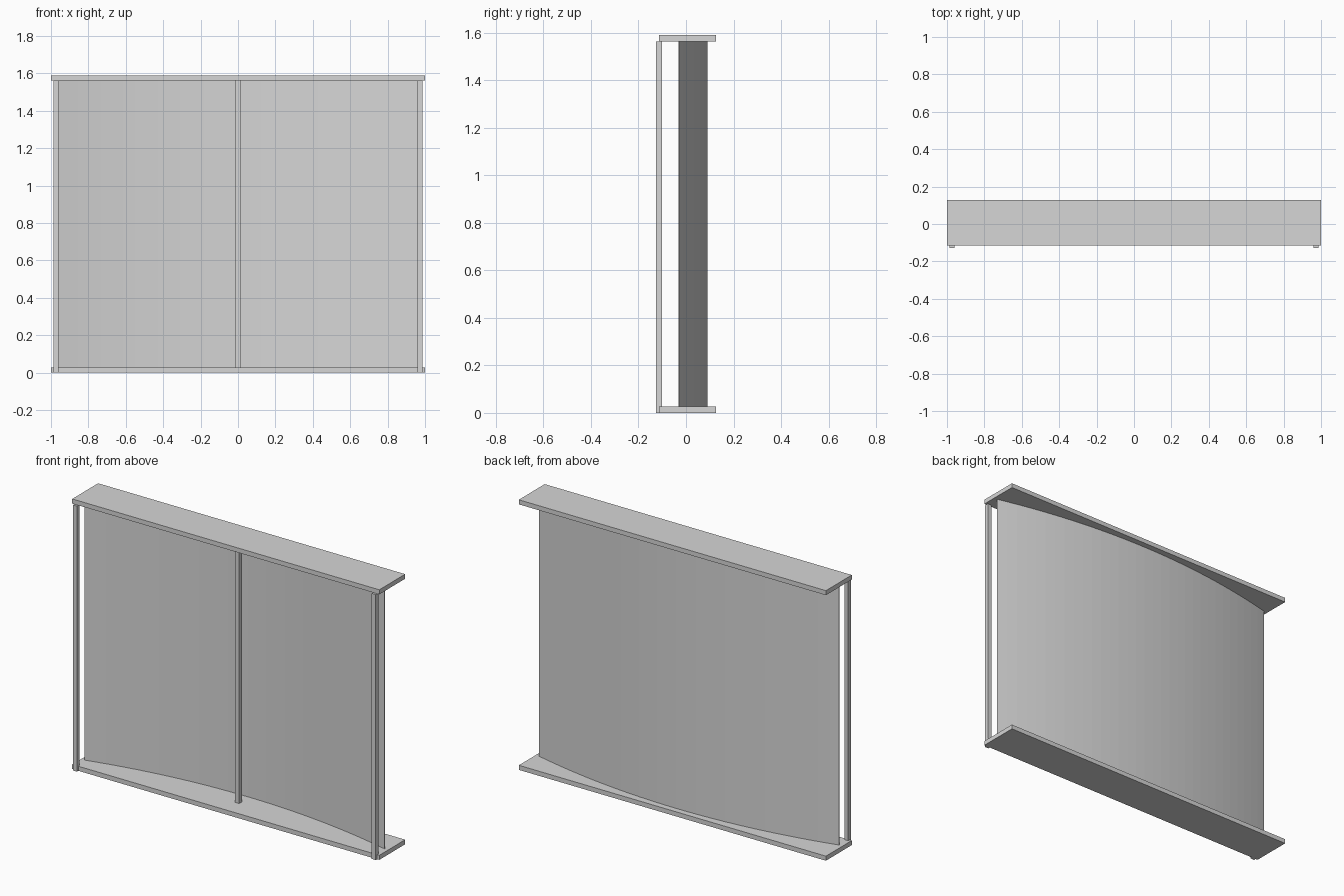
import bpy
import math

cube = bpy.data.objects.get("Cube")
if cube:
    bpy.data.objects.remove(cube, do_unlink=True)

grey = bpy.data.materials.new("light grey")
grey.use_nodes = True
colour = (0.67, 0.67, 0.67, 1)
grey.diffuse_color = colour
grey.node_tree.nodes["Principled BSDF"].inputs["Base Color"].default_value = colour

HEIGHT = 1.59
PLATE = 0.027
POST = 0.026


def box(name, low, high):
    """Axis-aligned block between two corners."""
    centre = [(a + b) / 2 for a, b in zip(low, high)]
    bpy.ops.mesh.primitive_cube_add(size=1, location=centre)
    obj = bpy.context.object
    obj.name = name
    obj.scale = [b - a for a, b in zip(low, high)]
    bpy.ops.object.transform_apply(location=False, rotation=False, scale=True)
    obj.data.materials.append(grey)


def post(name, x, y, bottom):
    r = POST / 2
    box(name, (x - r, y - r, bottom), (x + r, y + r, HEIGHT - PLATE))


# Floor and roof plates
for name, z in (("bottom_plate", 0), ("top_plate", HEIGHT - PLATE)):
    box(name, (-1, -0.114, z), (1, 0.127, z + PLATE))

# Front corner posts and the free-standing middle post
for name, x in (("right_post", -0.973), ("left_post", 0.973)):
    post(name, x, -0.114, 0)
post("middle_post", 0, 0.005, PLATE)

# Curved panel, bowed to the back along a circular arc, with flat facets
half, sag, front, steps = 0.977, 0.12, -0.03, 32
radius = (half ** 2 + sag ** 2) / (2 * sag)
sweep = math.asin(half / radius)
verts, faces = [], []
for i in range(steps + 1):
    a = sweep * (2 * i / steps - 1)
    x = radius * math.sin(a)
    y = front + sag - radius * (1 - math.cos(a))
    verts += [(x, y, PLATE), (x, y, HEIGHT - PLATE)]
    if i:
        k = 2 * i
        faces.append((k - 2, k, k + 1, k - 1))
mesh = bpy.data.meshes.new("curved_panel")
mesh.from_pydata(verts, [], faces)
mesh.materials.append(grey)
panel = bpy.data.objects.new("curved_panel", mesh)
bpy.context.collection.objects.link(panel)
thickness = panel.modifiers.new("thickness", "SOLIDIFY")
thickness.thickness = 0.003
thickness.offset = 0
